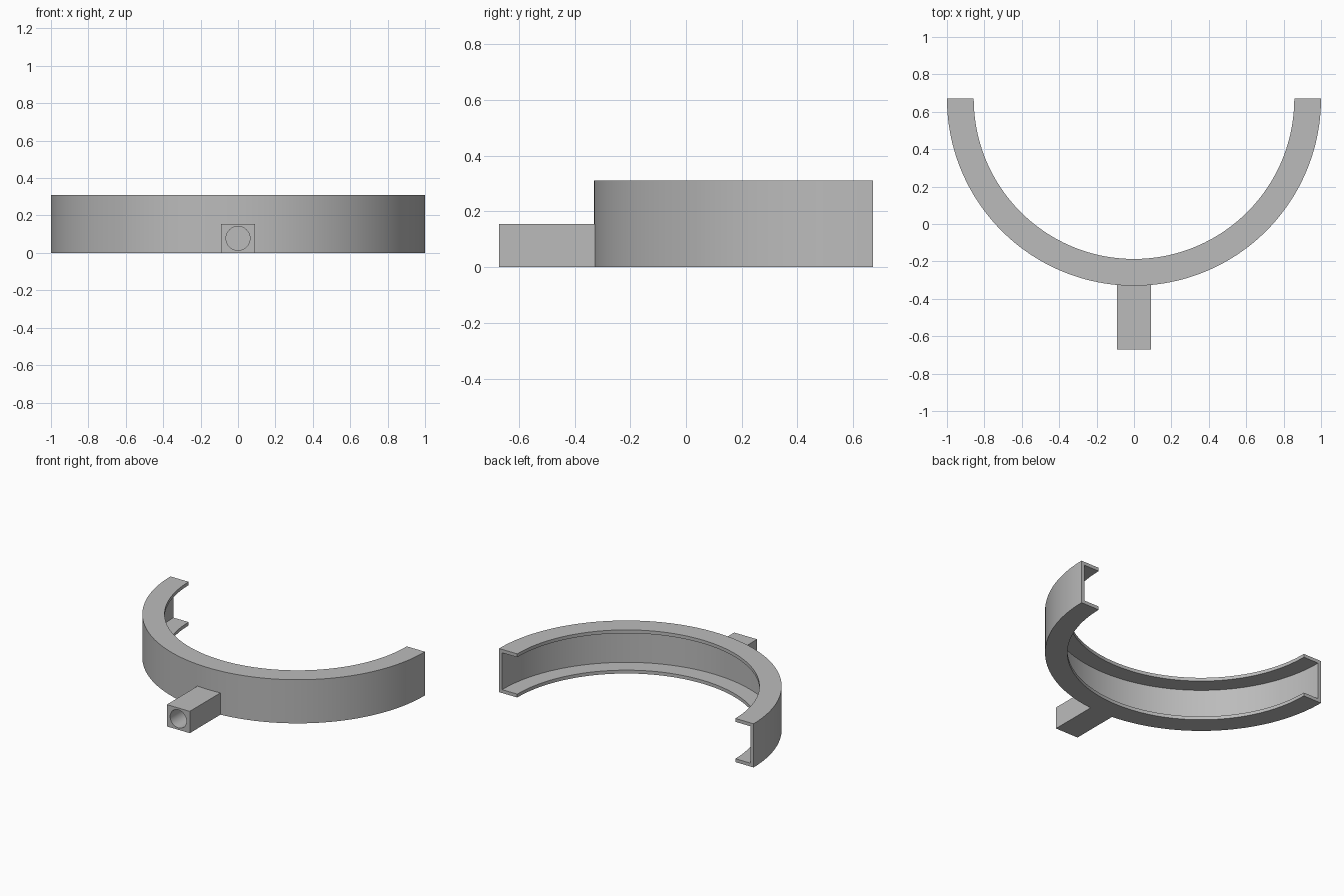
import bpy
import bmesh
import math
from mathutils import Matrix, Vector

if "Cube" in bpy.data.objects:
    bpy.data.objects.remove(bpy.data.objects["Cube"], do_unlink=True)

CENTRE = Vector((0, 0.67, 0))
OUTER, INNER, HEIGHT, WALL = 1.0, 0.857, 0.31, 0.024
FRONT, BLOCK_W, BLOCK_H = -0.67, 0.18, 0.155

grey = bpy.data.materials.new("plain grey")
grey.use_nodes = True
colour = (0.5, 0.5, 0.5, 1)
grey.diffuse_color = colour
grey.node_tree.nodes["Principled BSDF"].inputs["Base Color"].default_value = colour


def make_object(name, bm):
    bmesh.ops.recalc_face_normals(bm, faces=bm.faces)
    mesh = bpy.data.meshes.new(name)
    bm.to_mesh(mesh)
    bm.free()
    mesh.materials.append(grey)
    obj = bpy.data.objects.new(name, mesh)
    bpy.context.collection.objects.link(obj)
    return obj


def smooth(obj):
    bpy.ops.object.select_all(action="DESELECT")
    obj.select_set(True)
    bpy.context.view_layer.objects.active = obj
    bpy.ops.object.shade_smooth_by_angle(angle=math.radians(30))


# Half ring: a C section, open inwards, swept through a half turn
bm = bmesh.new()
web = OUTER - WALL
profile = [(OUTER, 0), (OUTER, HEIGHT), (INNER, HEIGHT), (INNER, HEIGHT - WALL),
           (web, HEIGHT - WALL), (web, WALL), (INNER, WALL), (INNER, 0)]
verts = [bm.verts.new(CENTRE + Vector((r, 0, z))) for r, z in profile]
edges = [bm.edges.new((v, verts[i - 1])) for i, v in enumerate(verts)]
bmesh.ops.spin(bm, geom=verts + edges, cent=CENTRE, axis=(0, 0, 1),
               angle=-math.pi, steps=96)
bmesh.ops.holes_fill(bm, edges=[e for e in bm.edges if e.is_boundary], sides=0)
ring = make_object("channel_half_ring", bm)
smooth(ring)

# Square mounting block, its back end sunk into the ring wall
bm = bmesh.new()
back = CENTRE.y - OUTER + WALL / 2
bmesh.ops.create_cube(bm, size=1, matrix=Matrix.Translation(
    (0, (FRONT + back) / 2, BLOCK_H / 2)) @ Matrix.Diagonal((BLOCK_W, back - FRONT, BLOCK_H, 1)))
block = make_object("mounting_block", bm)

# Blind round socket bored into the block
bm = bmesh.new()
depth = 0.34
bmesh.ops.create_cone(bm, cap_ends=True, segments=48, radius1=0.064, radius2=0.064,
                      depth=2 * depth, matrix=Matrix.Translation((0, FRONT, BLOCK_H / 2))
                      @ Matrix.Rotation(math.pi / 2, 4, "X"))
cutter = make_object("socket_cutter", bm)
cut = block.modifiers.new("socket", "BOOLEAN")
cut.operation = "DIFFERENCE"
cut.solver = "EXACT"
cut.object = cutter
bpy.context.view_layer.objects.active = block
bpy.ops.object.modifier_apply(modifier=cut.name)
bpy.data.objects.remove(cutter, do_unlink=True)
smooth(block)
